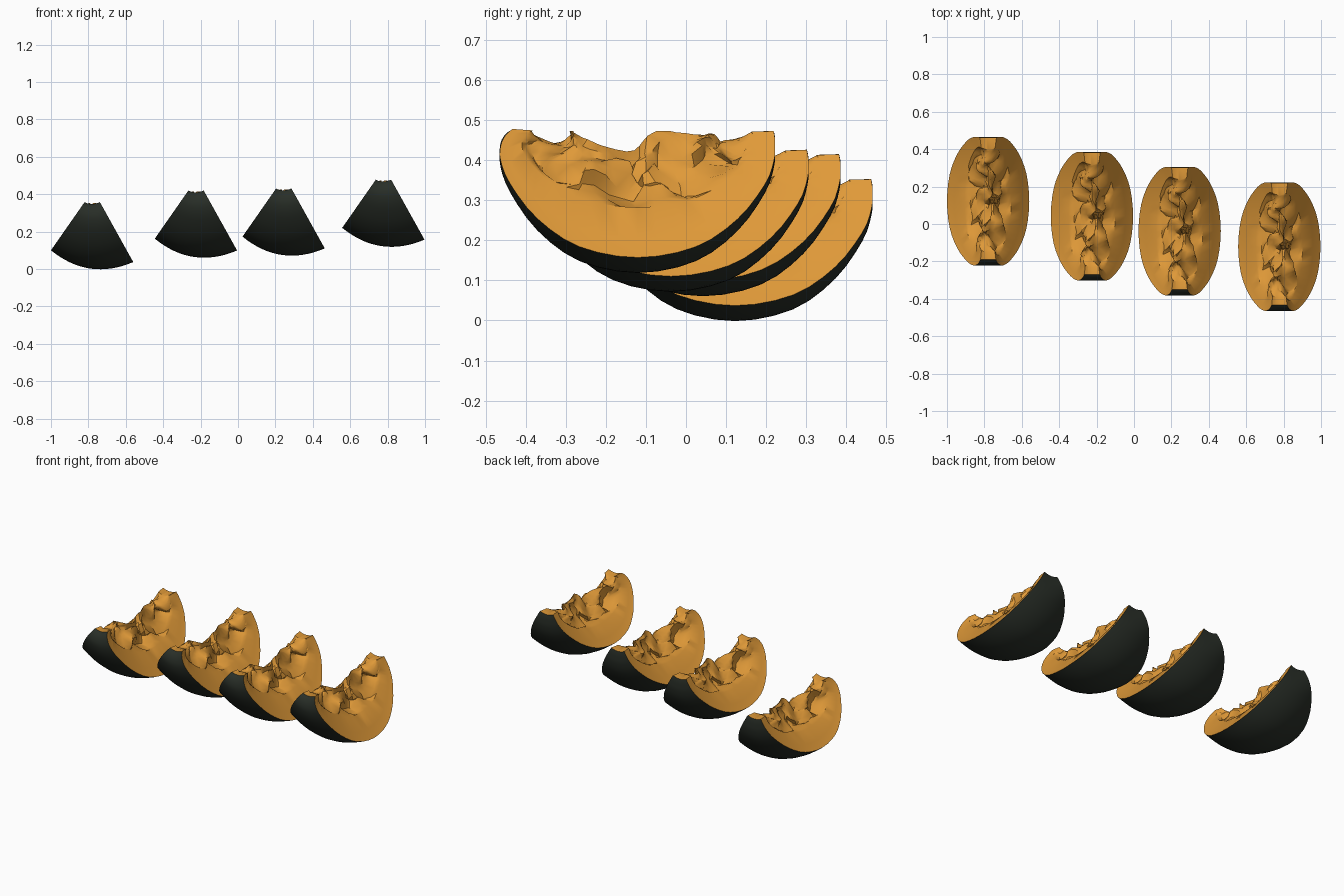
import bpy, bmesh, math
from mathutils import Vector, noise

if "Cube" in bpy.data.objects:
    bpy.data.objects.remove(bpy.data.objects["Cube"])


def material(name, rgb):
    m = bpy.data.materials.new(name)
    m.diffuse_color = (*rgb, 1)
    m.use_nodes = True
    m.node_tree.nodes["Principled BSDF"].inputs["Base Color"].default_value = m.diffuse_color
    return m


skin_mat = material("dark_green_skin", (0.022, 0.028, 0.021))
flesh_mat = material("orange_flesh", (0.74, 0.32, 0.04))

# Outer rind profile: (position along the slice, radius from the core)
PROFILE = [(-.312, .062), (-.33, .08), (-.342, .11), (-.342, .15), (-.318, .215),
           (-.25, .312), (-.145, .39), (0, .42), (.145, .39), (.25, .312),
           (.318, .215), (.34, .15), (.343, .11), (.342, .085), (.339, .068)]
# Wedge corners in front view: inner left/right and outer left/right
TL, TR = Vector((-.822, .355)), Vector((-.737, .355))
OL, OR = Vector((-1.0, .10)), Vector((-.56, .037))
SUB = 3
NS = 17


def smooth_profile():
    p = [Vector(q) for q in PROFILE]
    out = []
    for i in range(len(p) - 1):
        a, b, c, d = p[max(i - 1, 0)], p[i], p[i + 1], p[min(i + 2, len(p) - 1)]
        for j in range(SUB):
            t = j / SUB
            out.append(0.5 * (2 * b + (c - a) * t + (2 * a - 5 * b + 4 * c - d) * t * t
                              + (3 * b - a - 3 * c + d) * t ** 3))
    return out + [p[-1]]


def wedge_point(y, t, s):
    """t: 0 at the core, 1 at the rind; s: 0 left cut, 1 right cut."""
    q = TL.lerp(OL, t).lerp(TR.lerp(OR, t), s)
    q += Vector((-.135, -.99)) * (.010 + .057 * max(t, 0)) * (1 - (2 * s - 1) ** 2)
    return Vector((q.x, y + .1225, q.y))


bm = bmesh.new()
prof = smooth_profile()
n = len(prof)
skin, flesh = [], []
for k, (y, r) in enumerate(prof):
    t = (r - .065) / .355
    # Curved rind row
    row = [bm.verts.new(wedge_point(y, t, i / (NS - 1))) for i in range(NS)]
    skin.append(row)
    # Dished flesh and the rough scooped core between the cuts
    yi, ti = y * .84, t * .58
    yr = -.275 + .55 * k / (n - 1)
    core = []
    for i in range(NS):
        e = 2 * i / (NS - 1) - 1
        u = abs(e)
        s = .5 + .43 * math.copysign(u ** .7, e)
        p = wedge_point(yr + (yi - yr) * u, ti * u, s)
        if 0 < k < n - 1 and 0 < i < NS - 1:
            f = min(1, (1 - u) * 4) * min(1, k / 4, (n - 1 - k) / 4)
            d = noise.noise_vector(p * 11) * .05 + noise.noise_vector(p * 25) * .024
            d.z -= .018
            p += d * f
            # Keep the scooped core just inside both cut planes
            p.z = min(p.z, .352)
            g = (.355 - p.z)
            lo, hi = TL.x - g * .698 + .012, TR.x + g * .557 - .012
            p.x = min(max(p.x, lo), hi)
        core.append(bm.verts.new(p))
    mid = []
    for j, sj in ((0, .03), (-1, .97)):
        mid.append(bm.verts.new(wedge_point(y * .94, t * .84, sj)))
    flesh.append([row[0], mid[0]] + core + [mid[1], row[-1]])


def strips(rows, mat):
    for a, b in zip(rows, rows[1:]):
        for i in range(len(a) - 1):
            bm.faces.new((a[i], a[i + 1], b[i + 1], b[i])).material_index = mat


strips(skin, 0)
strips(flesh, 1)
# Narrow end caps joining rind to core
for k in (0, n - 1):
    core, row, f = flesh[k][2:-2], skin[k], flesh[k]
    bm.faces.new((row[0], f[1], core[0], core[1], row[1])).material_index = 1
    bm.faces.new((row[-1], f[-2], core[-1], core[-2], row[-2])).material_index = 1
    for i in range(1, NS - 2):
        bm.faces.new((row[i], row[i + 1], core[i + 1], core[i])).material_index = 1
bmesh.ops.recalc_face_normals(bm, faces=bm.faces)

mesh = bpy.data.meshes.new("squash_slice")
bm.to_mesh(mesh)
bm.free()
mesh.materials.append(skin_mat)
mesh.materials.append(flesh_mat)

# Four identical slices laid out in a stepped row
OFFSETS = [(0, 0, 0), (.555, -.08, .062), (1.024, -.16, .073), (1.557, -.243, .12)]
for i, off in enumerate(OFFSETS):
    ob = bpy.data.objects.new(f"squash_slice_{i + 1}", mesh)
    ob.location = off
    bpy.context.collection.objects.link(ob)
    ob.select_set(i == 0)
    if i == 0:
        bpy.context.view_layer.objects.active = ob
bpy.ops.object.shade_smooth_by_angle(angle=math.radians(35))
